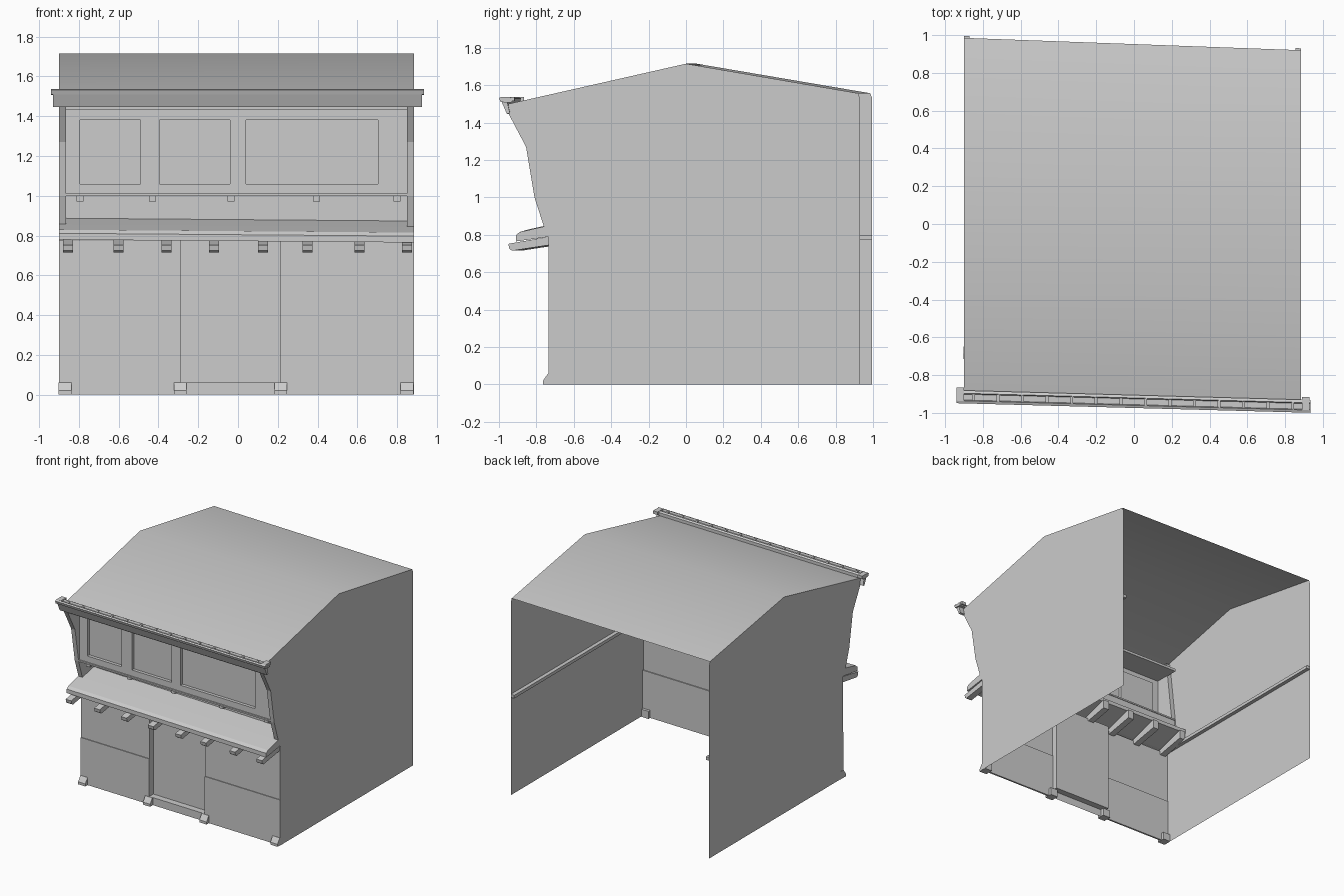
import bpy, bmesh

if "Cube" in bpy.data.objects:
    bpy.data.objects.remove(bpy.data.objects["Cube"])

XL, XR = -0.9, 0.885          # left and right wall positions


def skew(x, y, z, tilt=0.0):
    """The building is slightly crooked: slide y (and optionally z) along x."""
    k = 0.032 + 0.005 * y
    return (x, y - k * (x - XR), z - tilt * (x - XR))


def make(name, bm, smooth=False, recalc=True):
    if recalc:
        bmesh.ops.recalc_face_normals(bm, faces=bm.faces)
    me = bpy.data.meshes.new(name)
    bm.to_mesh(me)
    bm.free()
    ob = bpy.data.objects.new(name, me)
    bpy.context.collection.objects.link(ob)
    for p in me.polygons:
        p.use_smooth = smooth
    return ob


def prism(name, prof, x0, x1, closed=True, tilt=0.0, smooth=False):
    """Sweep a (y, z) profile from x0 to x1; open profiles become sheets."""
    bm = bmesh.new()
    a = [bm.verts.new(skew(x0, y, z, tilt)) for y, z in prof]
    b = [bm.verts.new(skew(x1, y, z, tilt)) for y, z in prof]
    n = len(prof)
    for i in range(n if closed else n - 1):
        j = (i + 1) % n
        bm.faces.new((a[i], a[j], b[j], b[i]))
    if closed:
        bm.faces.new(a)
        bm.faces.new(b)
    return make(name, bm, smooth, recalc=closed)


def box(name, x0, x1, y0, y1, z0, z1, tilt=0.0):
    return prism(name, [(y0, z0), (y1, z0), (y1, z1), (y0, z1)], x0, x1, tilt=tilt)


def recessed_wall(name, y, xs, zs, holes, depth):
    """Front-facing sheet on a grid, with the listed cells pushed inward."""
    bm = bmesh.new()

    def quad(*pts):
        bm.faces.new([bm.verts.new(skew(*p)) for p in pts])

    for i in range(len(xs) - 1):
        for j in range(len(zs) - 1):
            x0, x1, z0, z1 = xs[i], xs[i + 1], zs[j], zs[j + 1]
            d = y + depth if (i, j) in holes else y
            quad((x0, d, z0), (x1, d, z0), (x1, d, z1), (x0, d, z1))
            if (i, j) in holes:
                c = [(x0, z0), (x1, z0), (x1, z1), (x0, z1)]
                for (ax, az), (bx, bz) in zip(c, c[1:] + c[:1]):
                    quad((ax, y, az), (bx, y, bz), (bx, d, bz), (ax, d, az))
    bmesh.ops.remove_doubles(bm, verts=bm.verts, dist=0.0005)
    return make(name, bm)


# Side walls: thin sheets following the gable and the leaning front
side = [(-0.735, 0), (-0.735, 0.80), (-0.76, 0.845), (-0.81, 1.0), (-0.855, 1.27),
        (-0.95, 1.45), (-0.95, 1.5), (0, 1.715), (0.92, 1.557), (0.93, 1.53), (0.93, 0)]
for label, x in (("left", XL), ("right", XR)):
    bm = bmesh.new()
    f = bm.faces.new([bm.verts.new(skew(x, y, z)) for y, z in side])
    bm.normal_update()
    if f.normal.x * x < 0:
        f.normal_flip()
    make(label + "_wall", bm, recalc=False)

    # Shaped front post and the ledge rail on the inner face
    s = 1 if x < 0 else -1
    post = side[2:7] + [(-0.70, 1.54), (-0.62, 0.88)]
    prism(label + "_front_post", post, x, x + s * 0.035)
    box(label + "_wall_rail", x, x + s * 0.03, -0.70, 0.93, 0.775, 0.80)

# Roof sheet with a soft ridge
prism("roof", [(-0.95, 1.5), (0, 1.715), (0.92, 1.557)], XL, XR, closed=False, smooth=True)

# Lower front wall with recessed door, and lapped boards either side
recessed_wall("front_wall", -0.73, [XL, -0.29, 0.21, XR], [0, 0.06, 0.775], {(1, 1)}, 0.05)
for label, x0, x1 in (("left", XL, -0.29), ("right", 0.21, XR)):
    box(label + "_lower_board", x0, x1, -0.736, -0.722, 0.0, 0.36)

# Corner and door feet
for i, x in enumerate((-0.87, -0.29, 0.215, 0.85)):
    prism(f"foot_{i}", [(-0.765, 0), (-0.765, 0.02), (-0.737, 0.06), (-0.70, 0.06), (-0.70, 0)],
          x - 0.032, x + 0.032)

# Window panel with three recessed windows
recessed_wall("window_panel", -0.80,
              [XL + 0.03, -0.795, -0.49, -0.395, -0.04, 0.04, 0.705, XR - 0.03],
              [1.0, 1.06, 1.38, 1.52], {(1, 1), (3, 1), (5, 1)}, 0.025)
box("window_sill", XL + 0.03, XR - 0.03, -0.81, -0.60, 1.0, 1.012)
box("soffit", XL + 0.03, XR - 0.03, -0.93, -0.60, 1.43, 1.45)
box("wall_under_sill", XL + 0.03, XR - 0.03, -0.62, -0.605, 0.86, 1.0)
for i, x in enumerate((-0.795, -0.43, -0.035, 0.395, 0.80)):
    box(f"sill_block_{i}", x - 0.017, x + 0.017, -0.79, -0.62, 0.97, 1.0)

# Sloping counter board on bracket arms
prism("counter", [(-0.61, 0.875), (-0.765, 0.843), (-0.89, 0.815), (-0.91, 0.797),
                  (-0.91, 0.765), (-0.735, 0.79), (-0.52, 0.85), (-0.52, 0.88)],
      XL, XR, tilt=0.008)
for i, x in enumerate((-0.855, -0.60, -0.36, -0.12, 0.125, 0.35, 0.61, 0.85)):
    prism(f"counter_bracket_{i}",
          [(-0.95, 0.752), (-0.945, 0.725), (-0.93, 0.715), (-0.735, 0.745),
           (-0.50, 0.79), (-0.50, 0.86), (-0.735, 0.79)],
          x - 0.025, x + 0.025)

# Eave gutter: tilted fascia, shallow trough on top, end tabs
prism("eave_fascia", [(-0.985, 1.512), (-0.957, 1.447), (-0.94, 1.45), (-0.955, 1.512)],
      -0.93, 0.925)
prism("eave_gutter", [(-0.998, 1.532), (-0.99, 1.51), (-0.93, 1.506), (-0.93, 1.53),
                      (-0.945, 1.538), (-0.95, 1.522), (-0.98, 1.522), (-0.984, 1.538)],
      -0.94, 0.935)
for label, x in (("left", -0.92), ("right", 0.91)):
    box(label + "_gutter_tab", x - 0.02, x + 0.02, -0.985, -0.915, 1.515, 1.538)
for i in range(14):
    x = -0.85 + i * 0.13
    box(f"gutter_clip_{i}", x - 0.008, x + 0.008, -0.982, -0.945, 1.52, 1.532)
